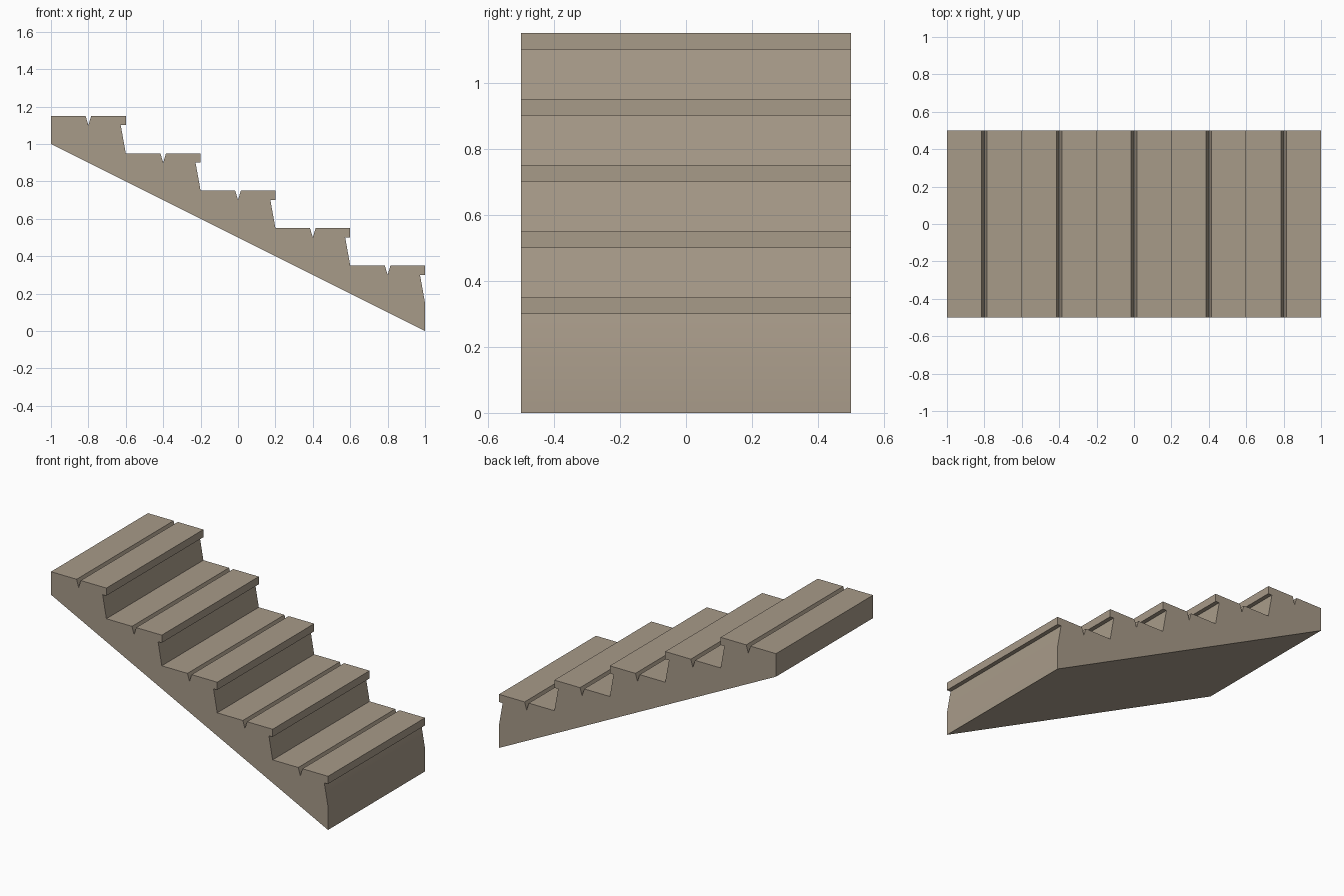
import bpy, bmesh, math

if "Cube" in bpy.data.objects:
    bpy.data.objects.remove(bpy.data.objects["Cube"])

STEPS, RUN, RISE = 5, 0.4, 0.2
NOSE_H, NOSE_D = 0.05, 0.027      # tread lip height and overhang
GROOVE_W, GROOVE_D = 0.015, 0.05  # half width and depth of the V groove

# Side profile: sloped underside, then each tread from the top down
profile = [(-1.0, 1.0)]
for i in range(STEPS):
    x, z = -1.0 + RUN * i, 1.15 - RISE * i
    mid, end = x + RUN / 2, x + RUN
    if i == 0:
        profile.append((x, z))
    profile += [(mid - GROOVE_W, z), (mid, z - GROOVE_D), (mid + GROOVE_W, z),
                (end, z), (end, z - NOSE_H), (end - NOSE_D, z - NOSE_H),
                (end, z - RISE)]
profile.append((1.0, 0.0))

# Extrude the profile across the width
bm = bmesh.new()
face = bm.faces.new([bm.verts.new((x, -0.5, z)) for x, z in profile])
ext = bmesh.ops.extrude_face_region(bm, geom=[face])
moved = [g for g in ext["geom"] if isinstance(g, bmesh.types.BMVert)]
bmesh.ops.translate(bm, vec=(0, 1, 0), verts=moved)
if len(bm.faces) == len(profile) + 1:  # keep the front cap closed
    front = [v for v in bm.verts if v.co.y < 0]
    bmesh.ops.contextual_create(bm, geom=front)
bmesh.ops.recalc_face_normals(bm, faces=bm.faces[:])

mesh = bpy.data.meshes.new("staircase")
bm.to_mesh(mesh)
bm.free()
stairs = bpy.data.objects.new("staircase", mesh)
bpy.context.collection.objects.link(stairs)

# Single stone colour
stone = bpy.data.materials.new("warm_grey_stone")
stone.diffuse_color = (0.39, 0.325, 0.25, 1)
stone.use_nodes = True
stone.node_tree.nodes["Principled BSDF"].inputs["Base Color"].default_value = stone.diffuse_color
mesh.materials.append(stone)

# Soft bend only where the last riser meets the base
bpy.context.view_layer.objects.active = stairs
stairs.select_set(True)
bpy.ops.object.shade_smooth_by_angle(angle=math.radians(30))
